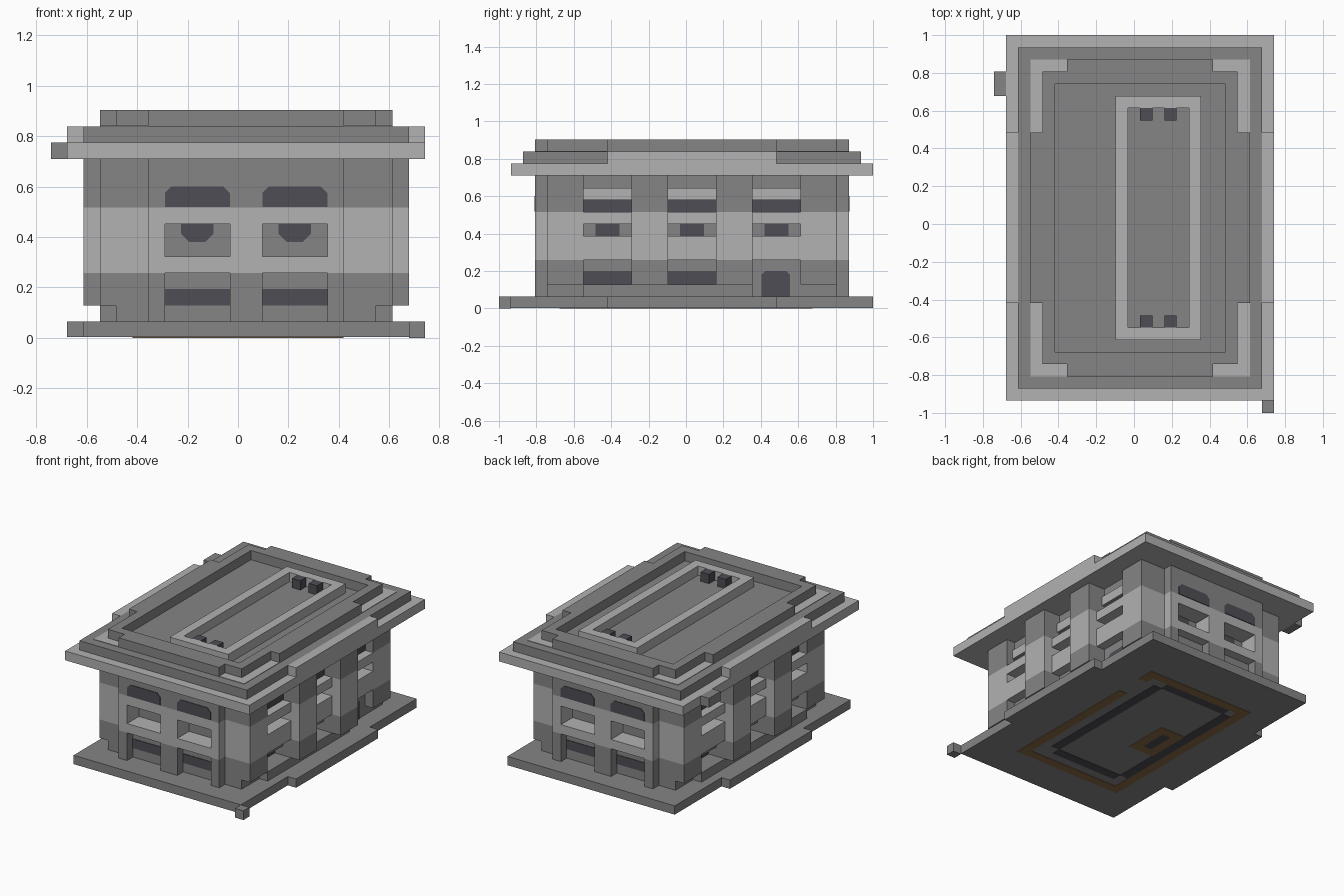
import bpy, bmesh
from mathutils import Vector

if "Cube" in bpy.data.objects:
    bpy.data.objects.remove(bpy.data.objects["Cube"], do_unlink=True)

V = 2 / 31                          # size of one block
CENTRE = Vector((V / 2, V / 2, 0))  # middle of the building


def material(name, r, g, b):
    m = bpy.data.materials.new(name)
    m.use_nodes = True
    m.diffuse_color = (r, g, b, 1)
    m.node_tree.nodes["Principled BSDF"].inputs["Base Color"].default_value = (r, g, b, 1)
    return m


STONE = material("grey stone", .235, .235, .235)
LIGHT = material("light stone", .445, .445, .445)
GLASS = material("dark glass", .075, .075, .09)
BROWN = material("brown floor", .26, .15, .06)


def finish(name, bm, mat):
    bmesh.ops.recalc_face_normals(bm, faces=bm.faces[:])
    mesh = bpy.data.meshes.new(name)
    bm.to_mesh(mesh)
    bm.free()
    mesh.materials.append(mat)
    obj = bpy.data.objects.new(name, mesh)
    bpy.context.collection.objects.link(obj)
    return obj


def part(name, mat, boxes):
    """One object from boxes (x0, x1, y0, y1, z0, z1) in block units."""
    bm = bmesh.new()
    for x0, x1, y0, y1, z0, z1 in boxes:
        lo, hi = Vector((x0, y0, z0)), Vector((x1, y1, z1))
        for v in bmesh.ops.create_cube(bm, size=1)["verts"]:
            mid, size = (lo + hi) / 2, hi - lo
            v.co = CENTRE + V * (mid + Vector(a * b for a, b in zip(v.co, size)))
    return finish(name, bm, mat)


def mirror(boxes, axis):
    """Boxes together with their mirror images across the x or y axis plane."""
    out = list(boxes)
    for b in boxes:
        b = list(b)
        b[2 * axis], b[2 * axis + 1] = -b[2 * axis + 1], -b[2 * axis]
        out.append(tuple(b))
    return out


def both(boxes):
    return mirror(mirror(boxes, 0), 1)


def ring(x0, x1, y0, y1, z0, z1, t=1):
    """Four bars around a rectangle."""
    return [(x0, x1, y0, y0 + t, z0, z1), (x0, x1, y1 - t, y1, z0, z1),
            (x0, x0 + t, y0 + t, y1 - t, z0, z1), (x1 - t, x1, y0 + t, y1 - t, z0, z1)]


def pane(name, axis, depth, sign, u0, u1, z0, z1, top=0, low=0):
    """Thin glass plate with clipped corners, facing along an axis."""
    outline = [(u0 + low, z0), (u1 - low, z0), (u1, z0 + low), (u1, z1 - top),
               (u1 - top, z1), (u0 + top, z1), (u0, z1 - top), (u0, z0 + low)]
    bm = bmesh.new()
    verts = []
    for u, z in outline:
        d = sign * (depth + .06)
        p = Vector((d, u, z)) if axis == 0 else Vector((u, d, z))
        verts.append(bm.verts.new(CENTRE + V * p))
    bmesh.ops.remove_doubles(bm, verts=verts, dist=1e-5)
    face = bm.faces.new(bm.verts[:])
    back = bmesh.ops.extrude_face_region(bm, geom=[face])["geom"]
    shift = Vector((0, 0, 0))
    shift[axis] = -sign * .1 * V
    bmesh.ops.translate(bm, vec=shift, verts=[g for g in back if isinstance(g, bmesh.types.BMVert)])
    finish(name, bm, GLASS)


# Base, with a loose block at one corner
part("base", STONE, [(-10, 10, -15, 15, .05, 1)])
part("base_side_steps", STONE, mirror([(10, 11, -7, 7, .05, 1)], 0))
part("base_corner_block", STONE, [(10, 11, -16, -15, 0, 1)])

# Floor pattern on the underside
brown = [b for b in ring(-7, 6, -11, 10, 0, .06)[:3]]
brown += [(5, 6, -10, 5, 0, .06), (5, 6, 8, 9, 0, .06)]
part("underside_brown_border", BROWN, brown + ring(-5, -2, -3, 2, 0, .06))
dark = [(-5, 3, y, y + 1, 0, .06) for y in (-9, 8)]
dark += [(x, x + 1, -8, 8, 0, .06) for x in (-6, 3)]
part("underside_dark_border", GLASS, dark + [(-4, -3, -2, 1, 0, .06)])

# Inner core, with a stone, light and stone band
BANDS = (("lower", STONE, 1, 4), ("middle", LIGHT, 4, 8), ("upper", STONE, 8, 11))
BAYS = ((-9, -5), (-2, 2), (5, 9))
for label, mat, z0, z1 in BANDS:
    part(label + "_core", STONE, [(-7, 7, -11, 11, z0, z1)])
    # Corner columns step back at the foot
    foot = 2 if z0 == 1 else z0
    corners = [(7, 9, 9, 12, foot, z1)]
    if foot > z0:
        corners.append((7, 8, 9, 12, z0, foot))
    part(label + "_corner_columns", mat, both(corners))
    # Side pilasters
    part(label + "_side_pilasters", mat, both(
        [(7, 9, 2, 5, z0, z1), (9, 10, 2, 5, foot, z1)]))

# Front and back walls
part("end_lower_wall", STONE, mirror([(-7, 7, 11, 12, 1, 4)], 1))
part("end_lower_pilasters", STONE, mirror(
    [(-6, -5, 12, 13, 1, 4), (-1, 1, 12, 13, 1, 4), (5, 6, 12, 13, 1, 4)], 1))
part("end_middle_wall", LIGHT, both(
    [(0, 6, 11, 13, 4, 5), (0, 6, 11, 13, 7, 8), (0, 1, 11, 13, 5, 7),
     (5, 6, 11, 13, 5, 7), (6, 7, 11, 12, 4, 8)]))
part("end_upper_wall", STONE, mirror(
    [(-7, 7, 11, 12, 8, 11), (-6, 6, 12, 13, 8, 11)], 1))
for end, s in (("front", -1), ("back", 1)):
    for x in (-5, 1):
        pane(end + "_lower_window", 1, 12, s, x, x + 4, 2, 3)
        pane(end + "_middle_window", 1, 11, s, x + 1, x + 3, 5.9, 7, low=.5)
        pane(end + "_upper_window", 1, 13, s, x, x + 4, 8.05, 9.3, top=.4)

# Side bays: light wall with a slot, recessed windows above and below
for side, s in (("left", 1), ("right", -1)):
    wall, lintels, recess = [], [], []
    for y0, y1 in BAYS:
        wall += [(7, 9, y0, y1, 4, 6), (7, 9, y0, y1, 7, 8)]
        lintels.append((7, 8.3, y0, y1, 9, 10))
        recess += [(7, 8, y0, y1, 8, 9), (7, 8, y0, y1, 10, 11), (7, 8, y0, y1, 3, 4)]
        door = side == "left" and y0 == 5
        if not door:
            recess.append((7, 9, y0, y1, 1, 2))
            pane(side + "_lower_window", 0, 7, s, y0, y1, 2, 3)
        else:
            recess.append((7, 8, y0, y1, 1, 3))
            pane("door", 0, 8, s, 5.75, 8.1, 1, 3.1, top=.3)
        pane(side + "_slot_window", 0, 7, s, y0 + 1, y1 - 1, 6, 7)
        pane(side + "_upper_window", 0, 8, s, y0, y1, 8, 9)
    for name, mat, boxes in (("_bay_walls", LIGHT, wall), ("_bay_lintels", LIGHT, lintels),
                             ("_bay_recesses", STONE, recess)):
        if s < 0:
            boxes = [(-b[1], -b[0]) + b[2:] for b in boxes]
        part(side + name, mat, boxes)

# Cornice
part("cornice", LIGHT, [(-11, 11, -15, 15, 11, 12)])
part("cornice_block", STONE, [(-12, -11, 10, 12, 11, 12)])
part("roof_step", STONE, [(-10, 10, -14, 14, 12, 13)])
part("roof_side_steps", LIGHT, mirror([(10, 11, -7, 7, 12, 13)], 0))

# Parapet, set back at the corners where light ledges show
part("parapet", STONE, ring(-8, 8, -12, 12, 13, 14)
     + mirror([(7, 7.01, -11, 11, 13, 14)], 0)
     + mirror([(-6, 6, 12, 13, 13, 14)], 1) + mirror([(8, 9, -7, 7, 13, 14)], 0))
part("corner_ledges", LIGHT, both([(6, 9, 12, 13, 13, 13.05), (8, 9, 7, 12, 13, 13.05)]))

# Skylight kerb and vents
part("skylight_kerb", LIGHT, ring(-2, 5, -10, 10, 13, 14))
part("roof_vents", GLASS, mirror([(0, 1, 8, 9, 13, 14), (2, 3, 8, 9, 13, 14)], 1))
